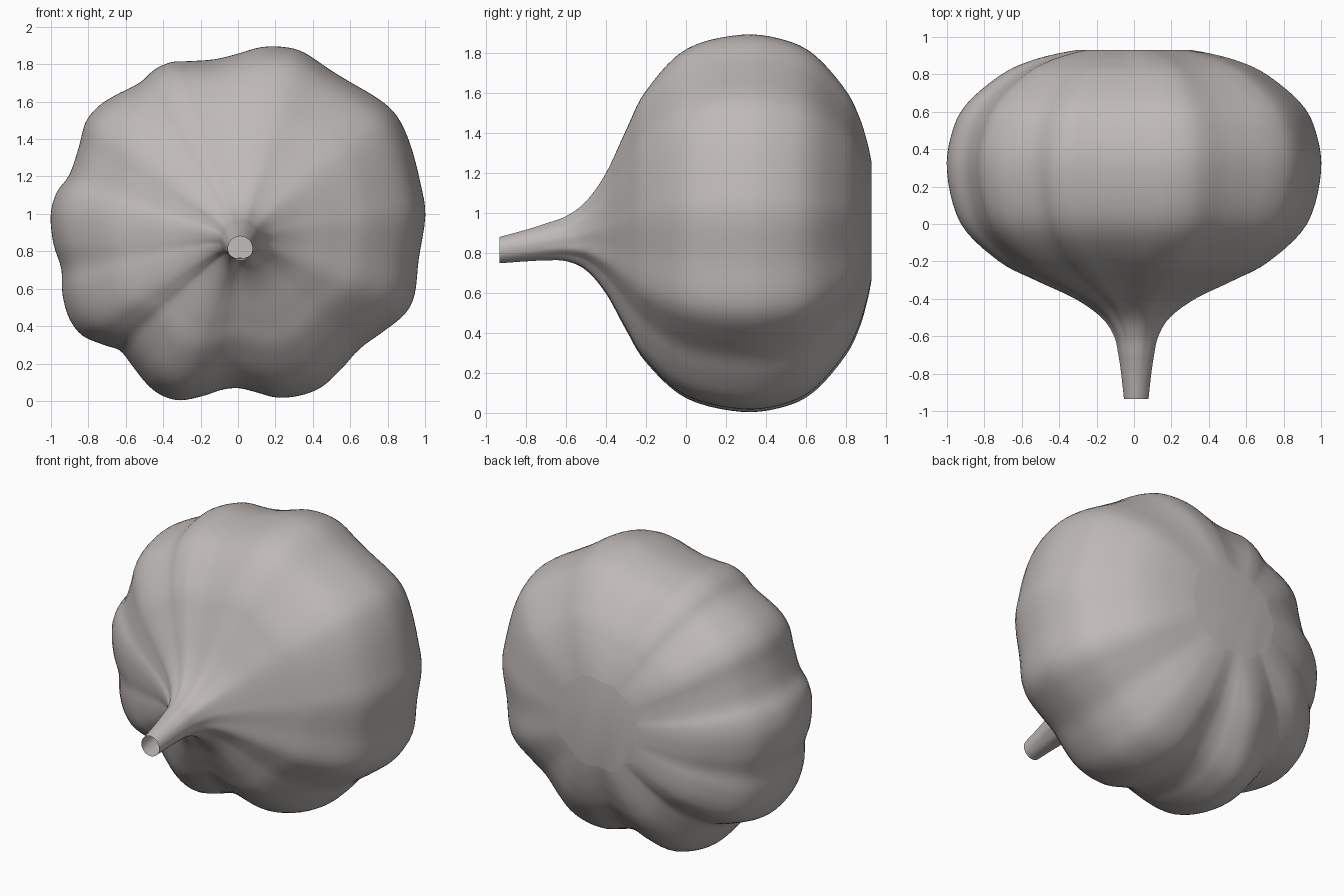
import bpy, bmesh, math

if "Cube" in bpy.data.objects:
    bpy.data.objects.remove(bpy.data.objects["Cube"])

# Widest outline of the bulb in the front view (x, z)
OUT = [(1, .99), (.975, 1.16), (.92, 1.37), (.85, 1.52), (.755, 1.61), (.605, 1.70), (.49, 1.77),
       (.355, 1.86), (.25, 1.89), (.125, 1.89), (0, 1.855), (-.125, 1.825), (-.26, 1.815),
       (-.355, 1.81), (-.445, 1.77), (-.525, 1.70), (-.66, 1.63), (-.75, 1.57), (-.815, 1.485),
       (-.85, 1.355), (-.90, 1.21), (-.97, 1.11), (-1, .99), (-.985, .84), (-.943, .705),
       (-.937, .57), (-.90, .44), (-.83, .35), (-.715, .30), (-.63, .27), (-.565, .19),
       (-.485, .09), (-.405, .03), (-.305, .005), (-.18, .03), (-.09, .06), (0, .07), (.09, .05),
       (.205, .02), (.33, .03), (.445, .075), (.55, .17), (.65, .28), (.78, .375), (.89, .465),
       (.943, .57), (.965, .76)]
# Stations along the axis: y, radius scale, centre z, lobe strength
ST = [(-.935, .068, .815, 0), (-.8, .083, .838, .15), (-.7, .098, .856, .3), (-.6, .12, .872, .6),
      (-.5, .183, .887, 1), (-.4, .32, .90, 1.1), (-.3, .53, .917, 1.1), (-.2, .72, .934, 1.05),
      (0, .925, .948, 1), (.28, 1, .95, 1), (.5, .97, .95, 1), (.65, .885, .952, 1.1),
      (.8, .70, .955, 1.3), (.87, .55, .957, 1.5), (.91, .41, .96, 1.3), (.93, .31, .96, .8)]
SEG, SUB = 188, 5


def spline(p0, p1, p2, p3, t):
    return [.5 * (2 * b + (c - a) * t + (2 * a - 5 * b + 4 * c - d) * t * t
                  + (3 * b - a - 3 * c + d) * t ** 3) for a, b, c, d in zip(p0, p1, p2, p3)]


# Smooth lobed outline relative to the bulb centre
n = len(OUT)
lobes = []
for i in range(SEG):
    k, t = divmod(i * n / SEG, 1)
    k = int(k)
    x, z = spline(*(OUT[(k + j) % n] for j in (-1, 0, 1, 2)), t)
    lobes.append((math.atan2(z - .95, x), math.hypot(x, z - .95)))
mean = sum(r for _, r in lobes) / SEG

# Smooth axial profile
prof = []
m = len(ST)
for k in range(m - 1):
    q = [ST[min(max(k + j, 0), m - 1)] for j in (-1, 0, 1, 2)]
    prof += [spline(*q, s / SUB) for s in range(SUB)]
prof.append(ST[-1])

# Bulb and neck as one skin, open at the neck tip, flat at the root end
bm = bmesh.new()
rings = []
for y, s, cz, a in prof:
    cx = .012 * min(1, max(0, (-.2 - y) / .4))
    ring = []
    for th, r in lobes:
        rr = s * (mean + a * (r - mean))
        ring.append(bm.verts.new((cx + rr * math.cos(th), y, cz + rr * math.sin(th))))
    rings.append(ring)
for a, b in zip(rings, rings[1:]):
    for i in range(SEG):
        j = (i + 1) % SEG
        bm.faces.new((a[i], a[j], b[j], b[i]))
bm.faces.new(rings[-1])
bmesh.ops.recalc_face_normals(bm, faces=bm.faces)
me = bpy.data.meshes.new("garlic_bulb")
bm.to_mesh(me)
bm.free()
bulb = bpy.data.objects.new("garlic_bulb", me)
bpy.context.collection.objects.link(bulb)

mat = bpy.data.materials.new("warm grey")
mat.diffuse_color = (.52, .49, .47, 1)
mat.use_nodes = True
mat.node_tree.nodes["Principled BSDF"].inputs["Base Color"].default_value = mat.diffuse_color
me.materials.append(mat)
bpy.context.view_layer.objects.active = bulb
bulb.select_set(True)
bpy.ops.object.shade_smooth_by_angle(angle=math.radians(50))
